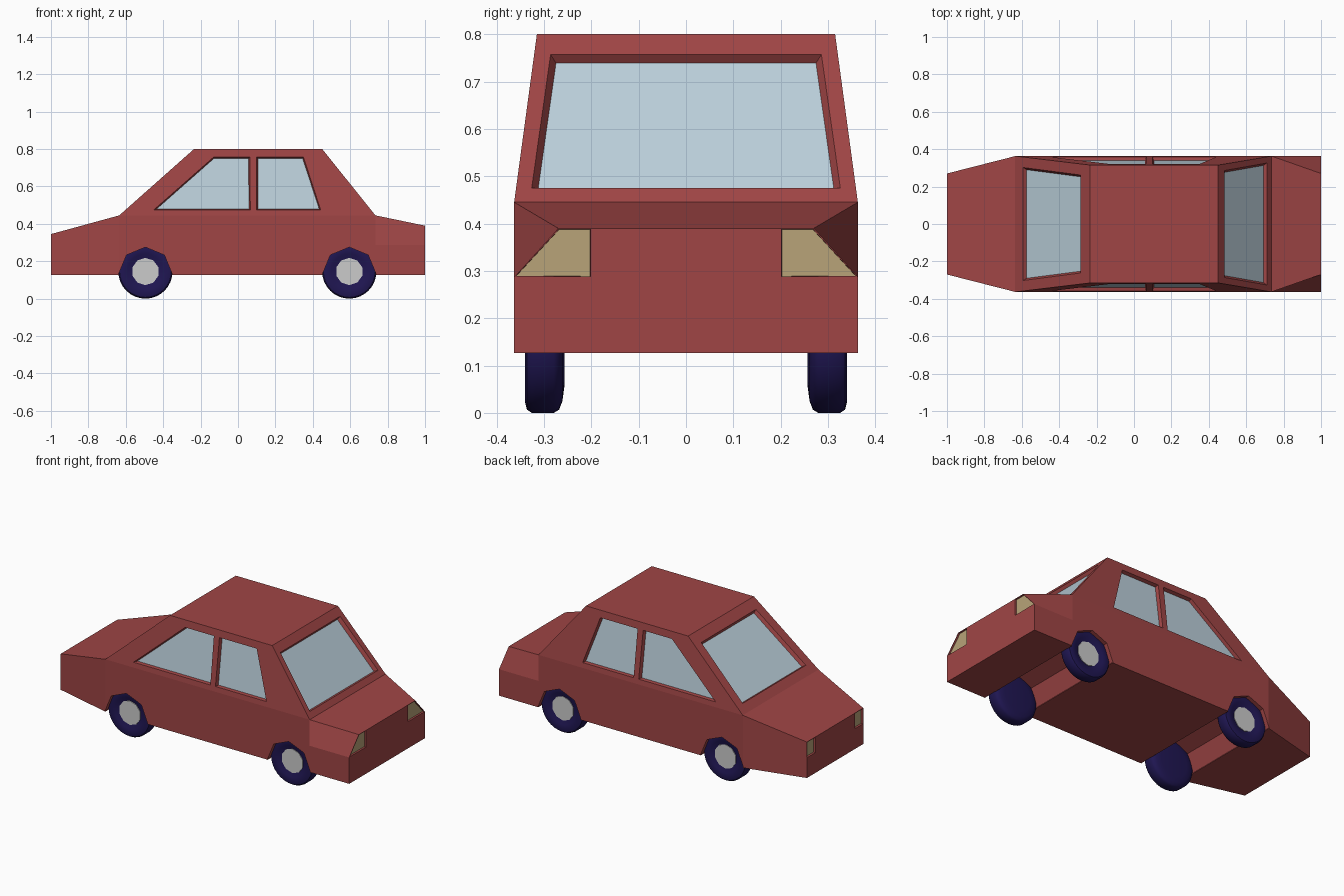
import bpy, bmesh, math
from mathutils import Vector, Matrix
from mathutils.geometry import normal as poly_normal

if "Cube" in bpy.data.objects:
    bpy.data.objects.remove(bpy.data.objects["Cube"])


def material(name, rgb):
    m = bpy.data.materials.new(name)
    m.diffuse_color = (*rgb, 1)
    m.use_nodes = True
    m.node_tree.nodes["Principled BSDF"].inputs["Base Color"].default_value = m.diffuse_color
    return m


RED = material("red_paint", (0.35, 0.06, 0.06))
GLASS = material("window_glass", (0.50, 0.63, 0.71))
LAMP = material("lamp_lens", (0.48, 0.37, 0.19))
RUBBER = material("tyre_rubber", (0.014, 0.008, 0.085))


def to_object(name, bm, mat=None):
    bmesh.ops.recalc_face_normals(bm, faces=bm.faces[:])
    me = bpy.data.meshes.new(name)
    bm.to_mesh(me)
    bm.free()
    ob = bpy.data.objects.new(name, me)
    bpy.context.collection.objects.link(ob)
    if mat:
        me.materials.append(mat)
    return ob


BOTTOM, BELT, ROOF, HALF = 0.127, 0.445, 0.8, 0.363

# body shell: sections along x, each given as (y, z) of one half
sections = [
    (-1.0, [(0.27, BOTTOM), (0.27, 0.25), (0.27, 0.345)]),
    (-0.635, [(HALF, BOTTOM), (HALF, 0.287), (HALF, BELT)]),
    (0.735, [(HALF, BOTTOM), (HALF, 0.287), (HALF, BELT)]),
    (1.0, [(HALF, BOTTOM), (HALF, 0.287), (0.27, 0.39)]),
]
bm = bmesh.new()
rings = []
for x, half in sections:
    loop = [(-y, z) for y, z in half] + [(y, z) for y, z in reversed(half)]
    rings.append([bm.verts.new((x, y, z)) for y, z in loop])
for k in range(3):
    a, b = rings[k], rings[k + 1]
    for i in range(6):
        if (k, i) != (1, 2):        # leave the cabin opening
            j = (i + 1) % 6
            bm.faces.new((a[i], a[j], b[j], b[i]))
bm.faces.new(rings[0])
bm.faces.new(rings[-1])

# cabin on top of the opening
base = [rings[1][2], rings[1][3], rings[2][3], rings[2][2]]
roof = [bm.verts.new((x, y, ROOF)) for x, y in
        [(-0.235, -0.315), (-0.235, 0.315), (0.45, 0.315), (0.45, -0.315)]]
for i in range(4):
    j = (i + 1) % 4
    bm.faces.new((base[i], base[j], roof[j], roof[i]))
bm.faces.new(roof)
body = to_object("car_body", bm, RED)

cutter = bmesh.new()


def add_prism(bm, front, back):
    f = [bm.verts.new(p) for p in front]
    b = [bm.verts.new(p) for p in back]
    bm.faces.new(f)
    bm.faces.new(b[::-1])
    for i in range(len(f)):
        j = (i + 1) % len(f)
        bm.faces.new((f[i], b[i], b[j], f[j]))


def panel(name, outline, mat, depth=0.02, shrink=0.96):
    """Cut a recess with the given outline and lay a pane on its floor."""
    pts = [Vector(p) for p in outline]
    c = sum(pts, Vector()) / len(pts)
    n = poly_normal(pts)
    if n.dot(c - Vector((0, 0, 0.3))) < 0:
        n.negate()
    floor = [c + (p - c) * shrink - n * depth for p in pts]
    add_prism(cutter, [p + (p - q) * 0.4 for p, q in zip(pts, floor)], floor)
    pane = bmesh.new()
    face = pane.faces.new([pane.verts.new(q + n * 0.001) for q in floor])
    ob = to_object(name, pane, mat)
    if ob.data.polygons[0].normal.dot(n) < 0:
        ob.data.flip_normals()


def on_side(s, x, z):
    return (x, s * (HALF - (z - BELT) * 0.048 / 0.355), z)


def on_front(y, z):
    return (0.735 - (z - BELT) * 0.285 / 0.355, y, z)


def on_back(y, z):
    return (-0.635 + (z - BELT) * 0.4 / 0.355, y, z)


# side windows and lamps, mirrored across y
for s, side in ((-1, "right"), (1, "left")):
    panel(f"{side}_long_window", [on_side(s, x, z) for x, z in
          [(-0.45, 0.475), (-0.13, 0.757), (0.063, 0.757), (0.066, 0.475)]], GLASS)
    panel(f"{side}_short_window", [on_side(s, x, z) for x, z in
          [(0.1, 0.475), (0.1, 0.757), (0.35, 0.757), (0.442, 0.475)]], GLASS)
    panel(f"{side}_large_lamp", [(1.0, s * y, z) for y, z in
          [(0.202, 0.288), (0.359, 0.289), (0.268, 0.388), (0.202, 0.388)]],
          LAMP, 0.012, 0.99)
    panel(f"{side}_small_lamp", [(-1.0, s * y, z) for y, z in
          [(0.19, 0.25), (0.267, 0.25), (0.267, 0.342), (0.19, 0.342)]],
          LAMP, 0.012, 0.97)

# sloped end windows
panel("windscreen", [on_front(y, z) for y, z in
      [(-0.326, 0.475), (0.326, 0.475), (0.286, 0.757), (-0.286, 0.757)]], GLASS)
panel("back_window", [on_back(y, z) for y, z in
      [(-0.302, 0.483), (0.302, 0.483), (0.262, 0.755), (-0.262, 0.755)]], GLASS)

# octagonal wheel tunnels through the body
AXLES = ((-0.495, "tail"), (0.595, "nose"))
for x, _ in AXLES:
    ring = [(x + 0.143 * math.cos(i * math.pi / 4), 0.132 + 0.143 * math.sin(i * math.pi / 4))
            for i in range(8)]
    add_prism(cutter, [(a, -0.5, b) for a, b in ring], [(a, 0.5, b) for a, b in ring])

cut = to_object("body_cutter", cutter)
cut.hide_render = True
mod = body.modifiers.new("cut", 'BOOLEAN')
mod.operation = 'DIFFERENCE'
mod.solver = 'EXACT'
mod.object = cut
bpy.context.view_layer.objects.active = body
bpy.ops.object.modifier_apply(modifier=mod.name)
bpy.data.objects.remove(cut, do_unlink=True)

# wheels: a lathed tyre and a ten-sided hub
TYRE = [(0.257, 0), (0.257, 0.09), (0.261, 0.12), (0.268, 0.138), (0.279, 0.145),
        (0.326, 0.145), (0.336, 0.138), (0.34, 0.122), (0.337, 0.095), (0.325, 0.068), (0.32, 0)]
for x, end in AXLES:
    for s, side in ((-1, "right"), (1, "left")):
        bm = bmesh.new()
        vs = [bm.verts.new((0, s * y, r)) for y, r in TYRE]
        es = [bm.edges.new(p) for p in zip(vs, vs[1:])]
        bmesh.ops.spin(bm, geom=vs + es, axis=(0, 1, 0), cent=(0, 0, 0),
                       steps=32, angle=2 * math.pi)
        bmesh.ops.remove_doubles(bm, verts=bm.verts[:], dist=1e-4)
        tyre = to_object(f"{end}_{side}_tyre", bm, RUBBER)
        bm = bmesh.new()
        bmesh.ops.create_cone(bm, cap_ends=True, segments=10, radius1=0.073, radius2=0.073,
                              depth=0.02, matrix=Matrix.Translation((0, s * 0.32, 0))
                              @ Matrix.Rotation(math.pi / 2, 4, 'X'))
        hub = to_object(f"{end}_{side}_hub", bm)
        for ob in (tyre, hub):
            ob.location = (x, 0, 0.145)
        bpy.ops.object.select_all(action='DESELECT')
        tyre.select_set(True)
        bpy.context.view_layer.objects.active = tyre
        bpy.ops.object.shade_smooth_by_angle(angle=math.radians(40))
